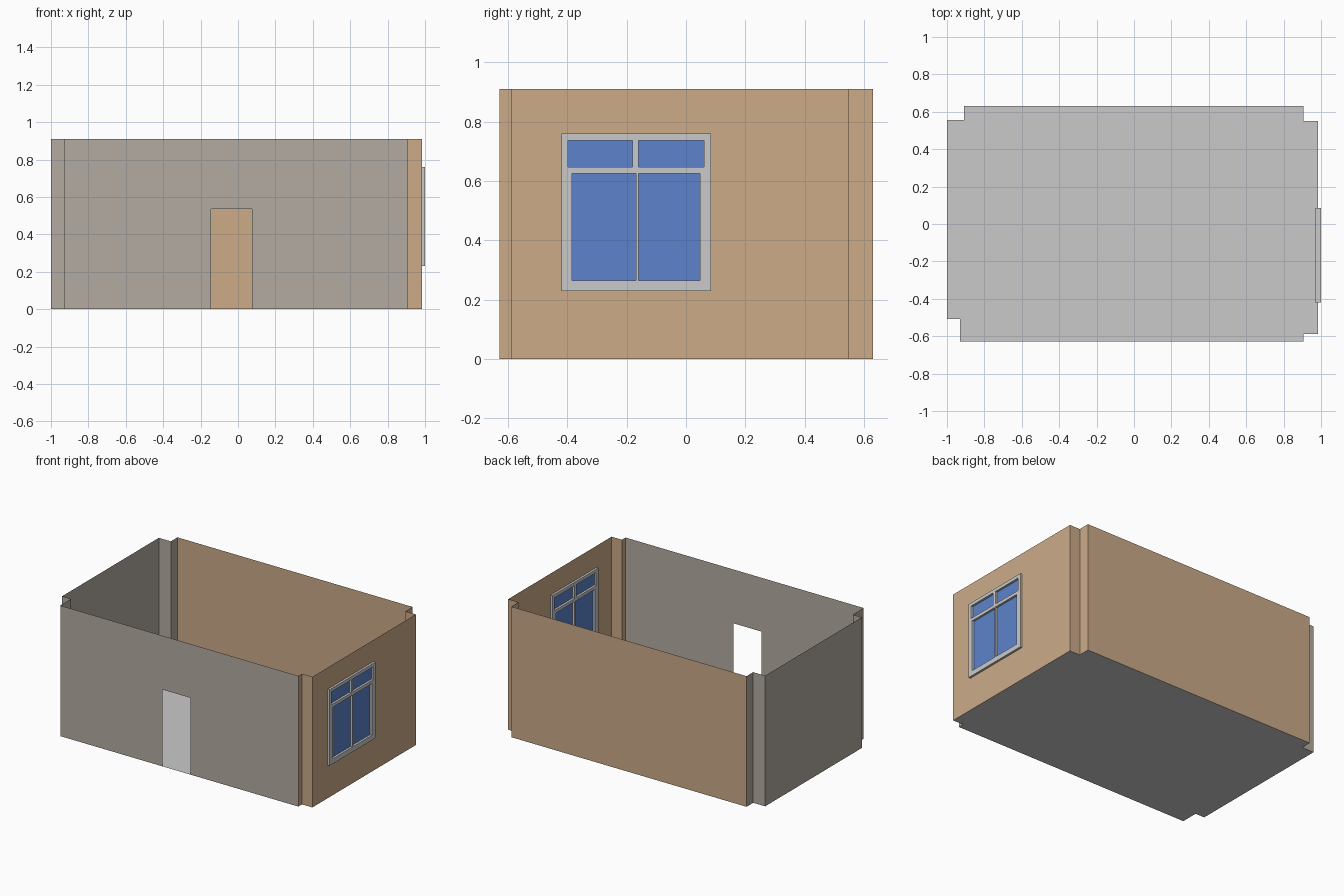
import bpy, bmesh

if "Cube" in bpy.data.objects:
    bpy.data.objects.remove(bpy.data.objects["Cube"])

H = 0.91          # wall height
XR = 0.985        # plane of the right wall


def material(name, rgb):
    lin = [((c / 255 + 0.055) / 1.055) ** 2.4 for c in rgb]
    m = bpy.data.materials.new(name)
    m.diffuse_color = (*lin, 1)
    m.use_nodes = True
    m.node_tree.nodes["Principled BSDF"].inputs["Base Color"].default_value = m.diffuse_color
    return m


GREY = material("warm grey wall", (179, 171, 161))
TAN = material("tan wall", (204, 171, 137))
PALE = material("pale grey", (202, 202, 202))
BLUE = material("blue glass", (93, 132, 204))


def finish(name, bm, mat):
    bmesh.ops.remove_doubles(bm, verts=bm.verts, dist=1e-5)
    me = bpy.data.meshes.new(name)
    bm.to_mesh(me)
    bm.free()
    me.materials.append(mat)
    ob = bpy.data.objects.new(name, me)
    bpy.context.collection.objects.link(ob)
    return ob


def wall_run(name, path, mat):
    """Raise a counter-clockwise plan path into thin walls facing outward."""
    bm = bmesh.new()
    for a, b in zip(path, path[1:]):
        bm.faces.new([bm.verts.new(p) for p in
                      ((*a, 0), (*b, 0), (*b, H), (*a, H))])
    return finish(name, bm, mat)


def sheet(name, rect, holes, place, mat):
    """Flat upright sheet with rectangular holes; rects are (u0, u1, z0, z1)."""
    rects = [rect] + holes
    us = sorted({u for r in rects for u in r[:2]})
    zs = sorted({z for r in rects for z in r[2:]})
    bm = bmesh.new()
    for u0, u1 in zip(us, us[1:]):
        for z0, z1 in zip(zs, zs[1:]):
            cu, cz = (u0 + u1) / 2, (z0 + z1) / 2
            if any(h[0] < cu < h[1] and h[2] < cz < h[3] for h in holes):
                continue
            bm.faces.new([bm.verts.new(place(u, z)) for u, z in
                          ((u0, z0), (u1, z0), (u1, z1), (u0, z1))])
    return finish(name, bm, mat)


def on_front(u, z):
    return (u, -0.628, z)


def on_right(u, z):
    return (XR, u, z)


# Plan outline with notched corners, split by wall colour
front_right = [(0.905, -0.628), (0.905, -0.588), (XR, -0.588)]
back_right = [(XR, 0.55), (0.905, 0.55), (0.905, 0.63), (-0.908, 0.63)]
left = [(-0.908, 0.63), (-0.908, 0.557), (-1, 0.557), (-1, -0.508),
        (-0.93, -0.508), (-0.93, -0.628)]

# Floor
bm = bmesh.new()
bm.faces.new([bm.verts.new((*p, 0)) for p in front_right + back_right + left[1:]])
bmesh.ops.recalc_face_normals(bm, faces=bm.faces)
finish("floor", bm, PALE)

# Plain walls and corner notches
wall_run("front_right_corner", front_right, TAN)
wall_run("back_wall", back_right, TAN)
wall_run("left_wall", left, GREY)

# Front wall with open doorway
sheet("front_wall", (-0.93, 0.905, 0, H), [(-0.144, 0.075, 0, 0.535)], on_front, GREY)

# Right wall with window opening
window = (-0.42, 0.085, 0.23, 0.76)
sheet("right_wall", (-0.588, 0.55, 0, H), [window], on_right, TAN)

# Window frame and panes
panes = [(-0.397, -0.18, 0.647, 0.737), (-0.16, 0.06, 0.647, 0.737),
         (-0.385, -0.168, 0.265, 0.625), (-0.16, 0.047, 0.265, 0.625)]
frame = sheet("window_frame", window, panes, on_right, PALE)
solid = frame.modifiers.new("thickness", 'SOLIDIFY')
solid.thickness = 0.03
solid.offset = 0
for i, p in enumerate(panes):
    sheet(f"window_pane_{i + 1}", p, [], on_right, BLUE)
